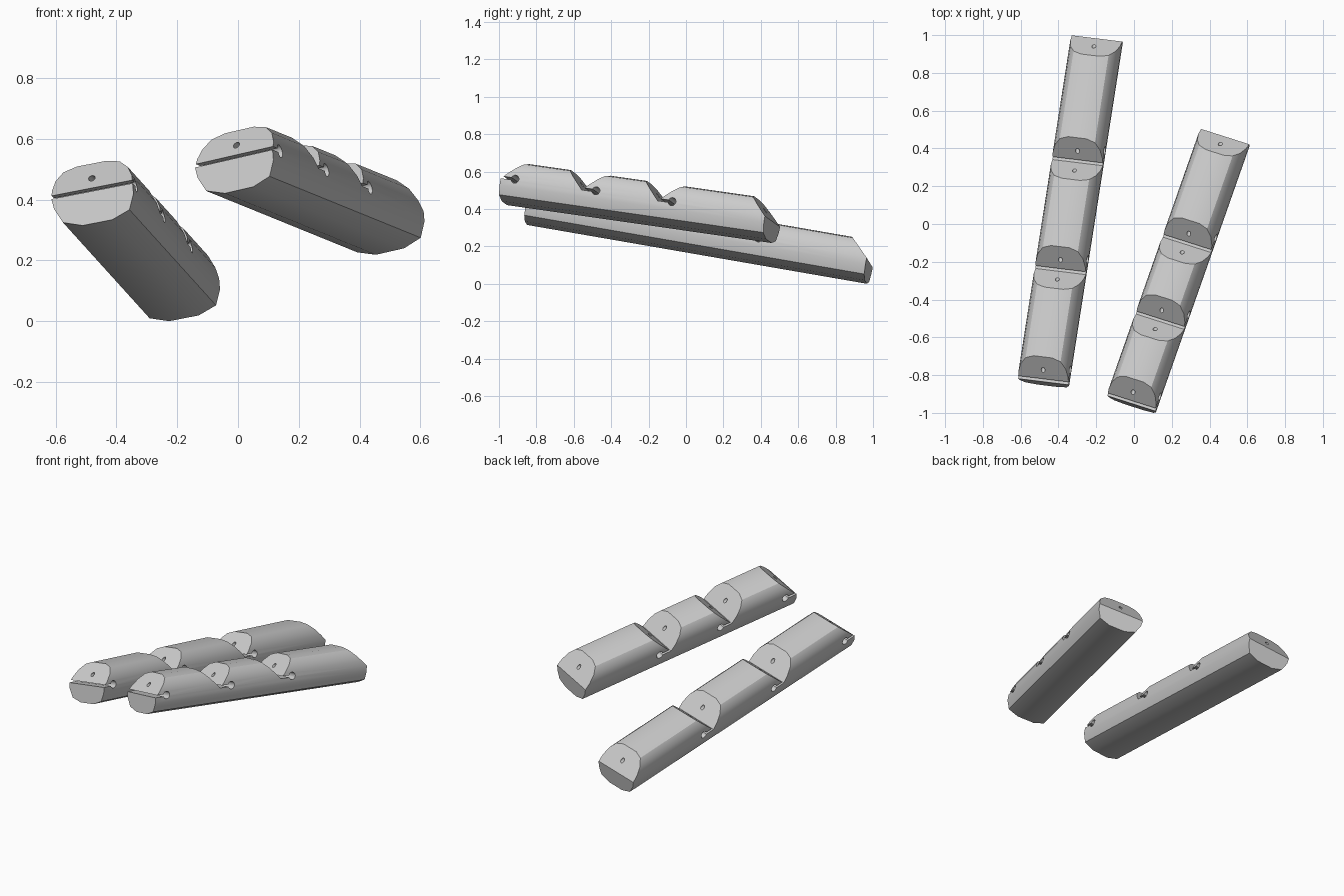
import bpy, bmesh, math
from mathutils import Vector, Matrix

if "Cube" in bpy.data.objects:
    bpy.data.objects.remove(bpy.data.objects["Cube"], do_unlink=True)

grey = bpy.data.materials.new("plain_grey")
grey.use_nodes = True
COLOUR = (0.6, 0.6, 0.6, 1)
grey.diffuse_color = COLOUR
grey.node_tree.nodes["Principled BSDF"].inputs["Base Color"].default_value = COLOUR

SLOT = 0.013       # hinge slot height
HINGE_R = 0.022    # relief hole at the end of the slot
HINGE_S = 0.08     # distance from notch to relief hole
CORD_N = 0.053     # height of the cord channel
BIG = 0.2


def prism(bm, points, offset):
    """Closed prism from a loop of points, swept by offset."""
    base = [bm.verts.new(p) for p in points]
    face = bm.faces.new(base)
    res = bmesh.ops.extrude_face_region(bm, geom=[face])
    moved = [v for v in res["geom"] if isinstance(v, bmesh.types.BMVert)]
    bmesh.ops.translate(bm, verts=moved, vec=offset)


def make_object(name, bm):
    bmesh.ops.recalc_face_normals(bm, faces=bm.faces)
    mesh = bpy.data.meshes.new(name)
    bm.to_mesh(mesh)
    bm.free()
    ob = bpy.data.objects.new(name, mesh)
    bpy.context.collection.objects.link(ob)
    return ob


def keyhole_notch():
    """Side outline of a V notch with a slot and round relief hole behind it."""
    half = SLOT / 2
    a = math.asin(half / HINGE_R)
    start, sweep, steps = math.pi + a, 2 * math.pi - 2 * a, 18
    arc = [(HINGE_S + HINGE_R * math.cos(start + sweep * i / steps),
            half + HINGE_R * math.sin(start + sweep * i / steps))
           for i in range(steps + 1)]
    return [(-BIG, BIG), (0, 0)] + arc + [(SLOT, SLOT), (BIG, BIG)]


# Rounded bar cross-section, right half from top to bottom
half_section = [(0.05, 0.113), (0.095, 0.1), (0.122, 0.07), (0.135, 0.032),
                (0.137, 0), (0.134, -0.035), (0.112, -0.085), (0.05, -0.107)]
section = half_section + [(-x, z) for x, z in reversed(half_section)]


def finger_bar(name, origin, axis, across, length, joints):
    # Solid bar along local y
    bm = bmesh.new()
    prism(bm, [(x, 0, z) for x, z in section], (0, length, 0))
    bar = make_object(name, bm)

    # Hinge notches and sloped rear end
    bm = bmesh.new()
    for s in joints:
        prism(bm, [(-BIG, s + y, z) for y, z in keyhole_notch()], (2 * BIG, 0, 0))
    rear = [(0, 0), (BIG, 0), (BIG, BIG), (-BIG, BIG)]
    prism(bm, [(-BIG, length + y, z) for y, z in rear], (2 * BIG, 0, 0))
    notches = make_object(name + "_notch_cutter", bm)

    # Cord channel through every segment
    bm = bmesh.new()
    ring = [(0.011 * math.cos(t), -0.1, CORD_N + 0.011 * math.sin(t))
            for t in (math.tau * i / 14 for i in range(14))]
    prism(bm, ring, (0, length + BIG, 0))
    channel = make_object(name + "_channel_cutter", bm)

    for cutter in (notches, channel):
        cutter.hide_render = True
        mod = bar.modifiers.new("cut", 'BOOLEAN')
        mod.operation, mod.solver, mod.object = 'DIFFERENCE', 'EXACT', cutter

    # Bake the cuts and drop the cutters
    bpy.context.view_layer.update()
    deps = bpy.context.evaluated_depsgraph_get()
    mesh = bpy.data.meshes.new_from_object(bar.evaluated_get(deps))
    bar.modifiers.clear()
    bar.data = mesh
    for cutter in (notches, channel):
        bpy.data.objects.remove(cutter, do_unlink=True)
    mesh.materials.clear()
    mesh.materials.append(grey)

    # Place the bar along its tilted axis
    y = Vector(axis).normalized()
    x = Vector(across)
    x = (x - x.dot(y) * y).normalized()
    z = x.cross(y)
    rot = Matrix((x, y, z)).transposed().to_4x4()
    bar.matrix_world = Matrix.Translation(origin) @ rot

    bpy.ops.object.select_all(action='DESELECT')
    bar.select_set(True)
    bpy.context.view_layer.objects.active = bar
    bpy.ops.object.shade_smooth_by_angle(angle=math.radians(30))


finger_bar("long_finger_bar", (-0.48, -0.835, 0.428), (0.285, 1.82, -0.315),
           (0.27, -0.035, 0.053), 1.866, (0, 0.599, 1.191))
finger_bar("short_finger_bar", (-0.014, -0.95, 0.535), (0.497, 1.413, -0.202),
           (0.253, -0.09, 0.06), 1.511, (0, 0.463, 0.898))
